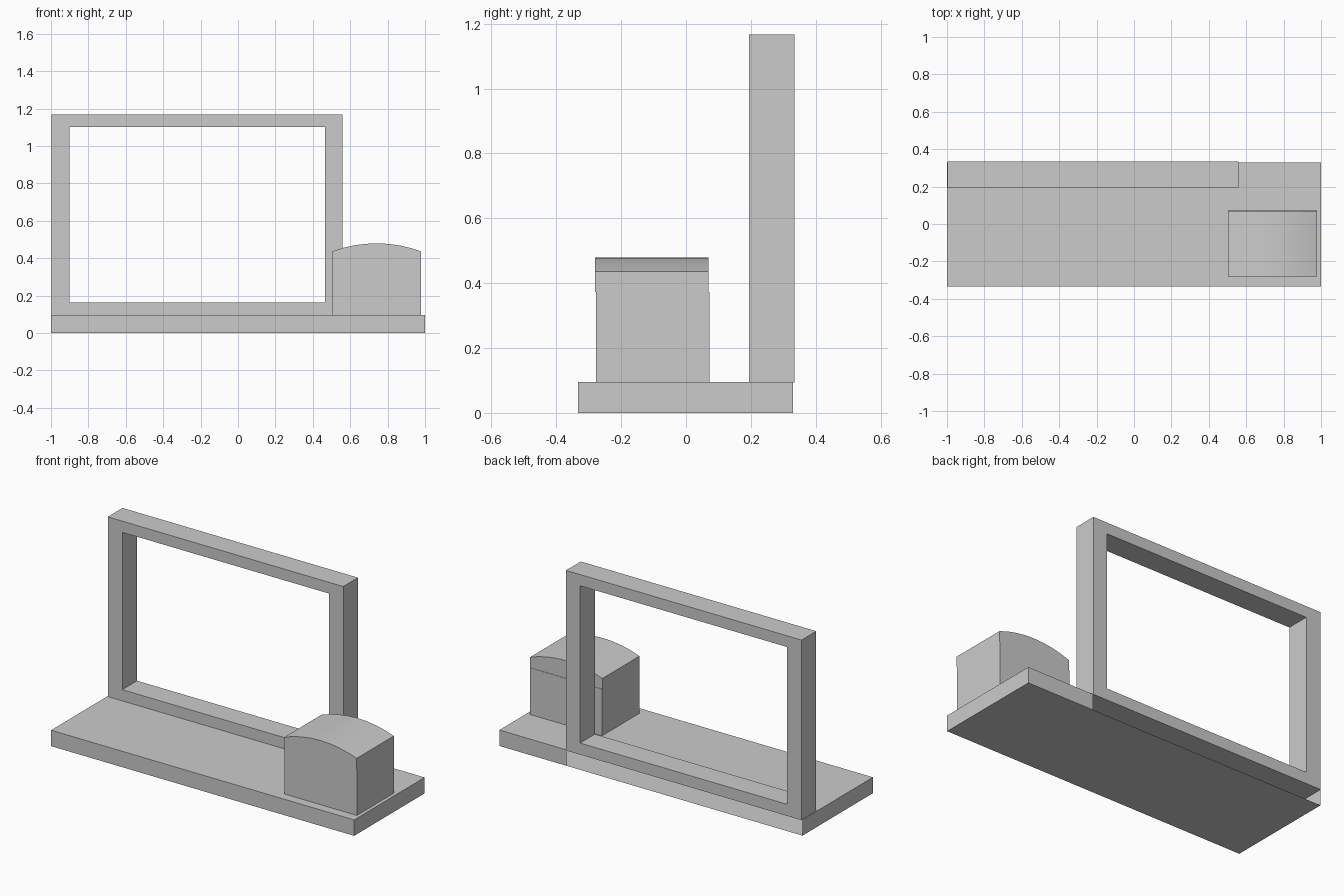
import bpy, bmesh, math

if "Cube" in bpy.data.objects:
    bpy.data.objects.remove(bpy.data.objects["Cube"])


def make_object(name, bm):
    mesh = bpy.data.meshes.new(name)
    bm.to_mesh(mesh)
    bm.free()
    obj = bpy.data.objects.new(name, mesh)
    bpy.context.collection.objects.link(obj)
    return obj


def prism(name, profile, y0, y1):
    """Extrude an x/z outline from y0 to y1."""
    bm = bmesh.new()
    face = bm.faces.new([bm.verts.new((x, y0, z)) for x, z in profile])
    new = bmesh.ops.extrude_face_region(bm, geom=[face])["geom"]
    verts = [v for v in new if isinstance(v, bmesh.types.BMVert)]
    bmesh.ops.translate(bm, verts=verts, vec=(0, y1 - y0, 0))
    bmesh.ops.recalc_face_normals(bm, faces=bm.faces)
    return make_object(name, bm)


def rect(x0, x1, z0, z1):
    return [(x0, z0), (x1, z0), (x1, z1), (x0, z1)]


FRAME_RIGHT = 0.558

# Base tray: hollow, its back wall is open beneath the frame
bm = bmesh.new()
bmesh.ops.create_cube(bm, size=1)
for v in bm.verts:
    v.co = (v.co.x * 2, -0.333 if v.co.y < 0 else 0.33, 0.0 if v.co.z < 0 else 0.095)
bmesh.ops.bisect_plane(bm, geom=bm.verts[:] + bm.edges[:] + bm.faces[:],
                       plane_co=(FRAME_RIGHT, 0, 0), plane_no=(1, 0, 0))
opening = [f for f in bm.faces
           if f.normal.y > 0.9 and f.calc_center_median().x < FRAME_RIGHT]
bmesh.ops.delete(bm, geom=opening, context="FACES")
make_object("base", bm)

# Upright frame: outer and inner rectangles bridged front, back and through
bm = bmesh.new()
loops = []
for y in (0.195, 0.334):
    for outline in (rect(-0.996, FRAME_RIGHT, 0.093, 1.167), rect(-0.9, 0.465, 0.162, 1.1)):
        loops.append([bm.verts.new((x, y, z)) for x, z in outline])
for a, b in ((0, 1), (2, 3), (0, 2), (1, 3)):
    for i in range(4):
        j = (i + 1) % 4
        bm.faces.new((loops[a][i], loops[a][j], loops[b][j], loops[b][i]))
bmesh.ops.recalc_face_normals(bm, faces=bm.faces)
make_object("frame", bm)

# Chest body
CX0, CX1 = 0.503, 0.979
prism("chest_body", rect(CX0, CX1, 0.095, 0.373), -0.278, 0.072)

# Chest lid with a shallow arched top
half, rise, spring = (CX1 - CX0) / 2, 0.043, 0.436
radius = (half ** 2 + rise ** 2) / (2 * rise)
spread = math.asin(half / radius)
profile = [(CX0, 0.373), (CX1, 0.373)]
for i in range(9):
    a = spread * (1 - i / 4)
    profile.append(((CX0 + CX1) / 2 + radius * math.sin(a),
                    spring + rise - radius * (1 - math.cos(a))))
lid = prism("chest_lid", profile, -0.28, 0.07)
bpy.context.view_layer.objects.active = lid
lid.select_set(True)
bpy.ops.object.shade_smooth_by_angle(angle=math.radians(30))
